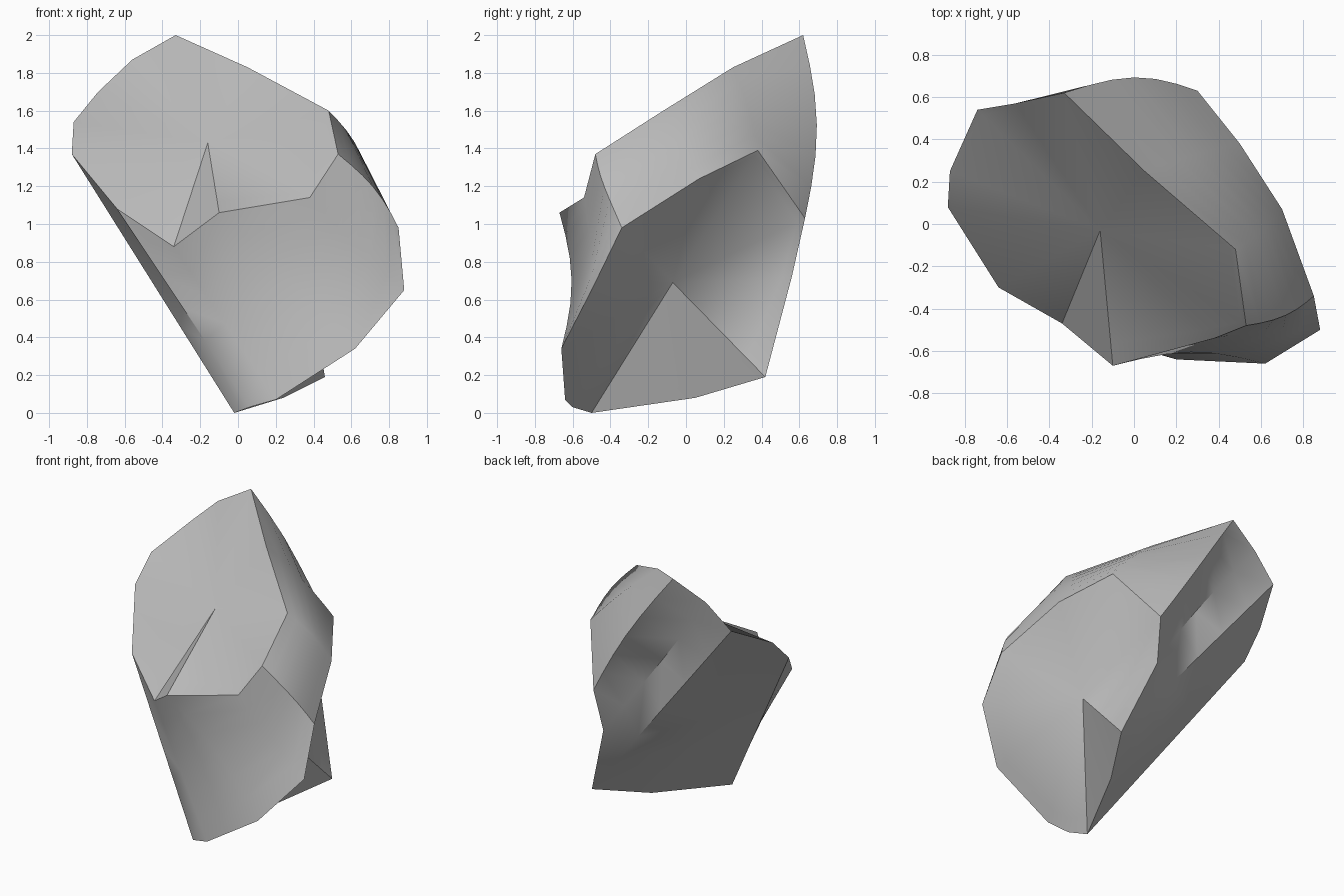
import bpy
import bmesh
import math
from mathutils import Vector

STEPS = 6  # divisions between the two hollow ends

if "Cube" in bpy.data.objects:
    bpy.data.objects.remove(bpy.data.objects["Cube"], do_unlink=True)


def flat_material(name, value):
    material = bpy.data.materials.new(name)
    material.use_nodes = True
    colour = (value, value, value, 1)
    material.diffuse_color = colour
    shader = material.node_tree.nodes["Principled BSDF"]
    shader.inputs["Base Color"].default_value = colour
    shader.inputs["Roughness"].default_value = .9
    return material


# Upper rim, running from the peak over the front and round the flat side
upper_rim = [
    (-.33, .62, 2), (.05, .25, 1.83), (.48, -.12, 1.6), (.53, -.48, 1.37),
    (.38, -.54, 1.14), (-.1, -.67, 1.06), (-.34, -.47, .88), (-.64, -.3, 1.08),
    (-.88, .08, 1.37), (-.87, .25, 1.54), (-.74, .54, 1.7), (-.56, .57, 1.87),
]

# Lower rim, in the same order
lower_rim = [
    (.3, .63, 1.03), (.5, .38, 1.39), (.7, .07, 1.24), (.85, -.34, .98),
    (.88, -.5, .65), (.62, -.66, .34), (.2, -.64, .07), (.06, -.6, .03),
    (-.02, -.5, 0), (.24, .05, .08), (.46, .42, .19), (.27, .56, .72),
]

# How far the side swells or sinks between each pair of rim points
swell = [.07, .02, .03, .04, -.02, -.06, 0, 0, 0, 0, 0, -.1]

# How far the worn lip reaches towards the middle of each hollow
upper_lip = [.04, .04, .04, .04, .08, .16, .08, .04, .04, .04, .04, .04]
lower_lip = [.06, .04, .04, .1, .2, .1, .1, .1, .13, .12, .2, .08]

upper_hub = Vector((-.16, -.03, 1.43))
lower_hub = Vector((.38, -.07, .69))
axis = (lower_hub - upper_hub).normalized()


def side_point(start, end, amount, t):
    point = Vector(start).lerp(Vector(end), t)
    from_hub = point - upper_hub.lerp(lower_hub, t)
    outward = (from_hub - axis * from_hub.dot(axis)).normalized()
    return point + outward * amount * math.sin(math.pi * t)


def bridge(bm, ring, following):
    for i in range(len(ring)):
        j = (i + 1) % len(ring)
        bm.faces.new((ring[i], ring[j], following[j], following[i]))


def hollow(bm, ring, hub, lip):
    inner = [bm.verts.new(v.co.lerp(hub, reach)) for v, reach in zip(ring, lip)]
    bridge(bm, ring, inner)
    centre = bm.verts.new(hub)
    for a, b in zip(inner, inner[1:] + inner[:1]):
        bm.faces.new((centre, a, b))


# Loft the sides between the rims and close each end with a shallow hollow
bm = bmesh.new()
rings = []
for step in range(STEPS + 1):
    rings.append([
        bm.verts.new(side_point(start, end, amount, step / STEPS))
        for start, end, amount in zip(upper_rim, lower_rim, swell)
    ])

for ring, following in zip(rings, rings[1:]):
    bridge(bm, ring, following)

hollow(bm, rings[0], upper_hub, upper_lip)
hollow(bm, rings[-1], lower_hub, lower_lip)
bmesh.ops.recalc_face_normals(bm, faces=bm.faces)

mesh = bpy.data.meshes.new("rock")
bm.to_mesh(mesh)
bm.free()
mesh.materials.append(flat_material("stone grey", .5))

rock = bpy.data.objects.new("rock", mesh)
bpy.context.collection.objects.link(rock)

# Smooth the worn sides but keep the rims and the flat side crisp
bpy.context.view_layer.objects.active = rock
rock.select_set(True)
bpy.ops.object.shade_smooth_by_angle(angle=math.radians(42))
